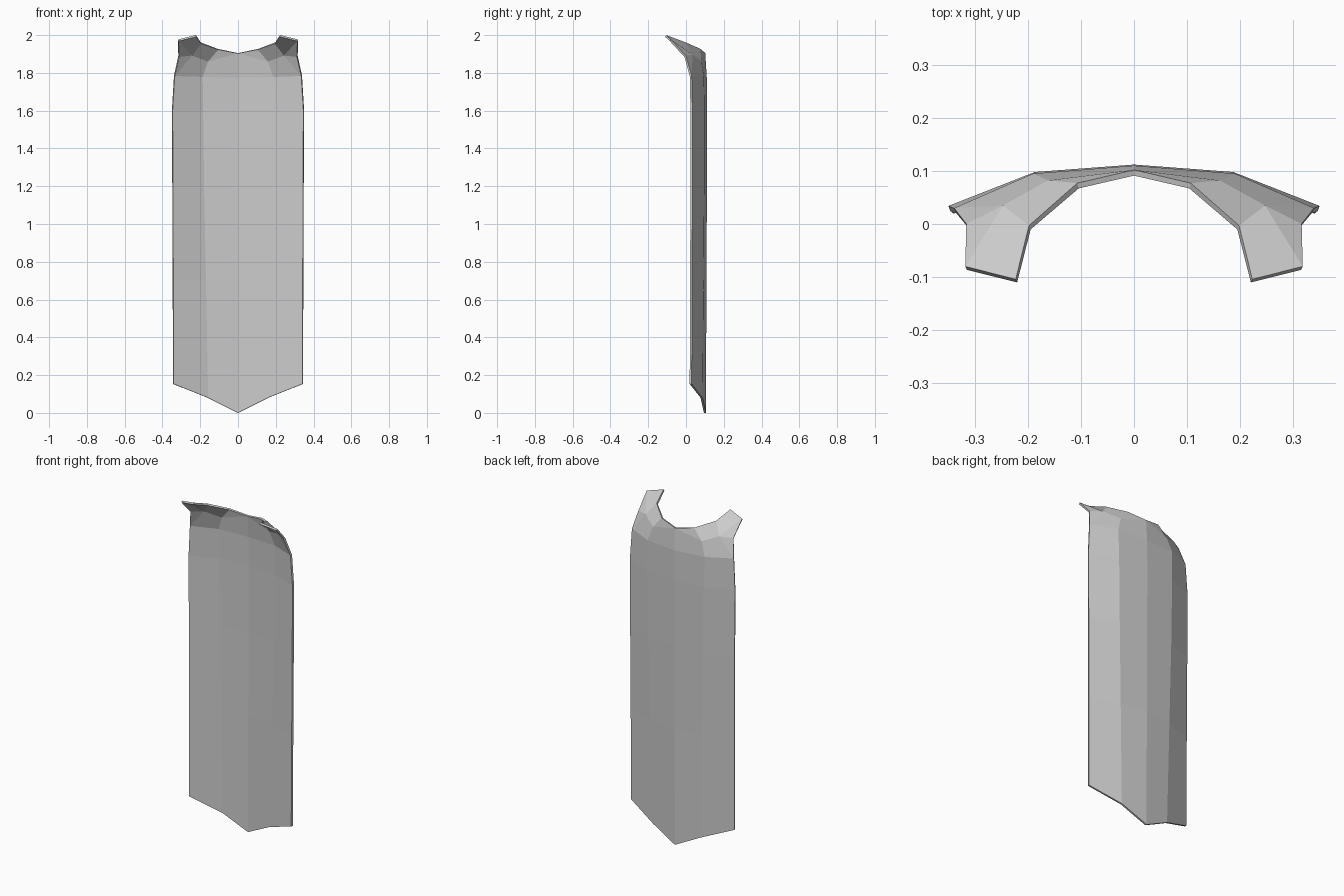
import bpy
import bmesh

cube = bpy.data.objects.get("Cube")
if cube:
    bpy.data.objects.remove(cube, do_unlink=True)

# Cloth material
grey = bpy.data.materials.new("grey cloth")
grey.use_nodes = True
color = (0.6, 0.6, 0.6, 1.0)
grey.diffuse_color = color
bsdf = next(n for n in grey.node_tree.nodes if n.type == 'BSDF_PRINCIPLED')
bsdf.inputs["Base Color"].default_value = color
bsdf.inputs["Roughness"].default_value = 0.8

bm = bmesh.new()


def vert(x, y, z):
    return bm.verts.new((x, y, z))


def face(*verts):
    bm.faces.new(verts)


# Hanging panel, left half: each row runs centre, fold, side edge
rows = [
    [vert(0, 0.106, 0), vert(0.16, 0.088, 0.08), vert(0.344, 0.03, 0.153)],
    [vert(0, 0.108, 0.7), vert(0.172, 0.093, 0.7), vert(0.346, 0.032, 0.7)],
    [vert(0, 0.111, 1.2), vert(0.182, 0.097, 1.2), vert(0.348, 0.034, 1.2)],
    [vert(0, 0.112, 1.6), vert(0.187, 0.098, 1.6), vert(0.35, 0.034, 1.6)],
    [vert(0, 0.11, 1.775), vert(0.19, 0.095, 1.78), vert(0.339, 0.03, 1.785)],
]
for low, high in zip(rows, rows[1:]):
    for i in range(2):
        face(low[i], high[i], high[i + 1], low[i + 1])

# Shoulder and collar, left half
centre, fold, side = rows[-1]
neck_back = vert(0, 0.102, 1.905)
neck_mid = vert(0.107, 0.077, 1.927)
neck_side = vert(0.198, -0.003, 1.962)
blade = vert(0.162, 0.082, 1.863)
shoulder = vert(0.247, 0.035, 1.897)
armhole = vert(0.316, 0.0, 1.89)
tip_in = vert(0.223, -0.104, 2.0)
tip_out = vert(0.318, -0.08, 1.977)

face(centre, neck_back, blade, fold)
face(neck_back, neck_mid, blade)
face(blade, neck_mid, neck_side, shoulder)
face(fold, blade, shoulder, side)
face(shoulder, armhole, side)
face(shoulder, neck_side, tip_in, tip_out)
face(shoulder, tip_out, armhole)

mesh = bpy.data.meshes.new("cape")
bm.to_mesh(mesh)
bm.free()
mesh.materials.append(grey)
cape = bpy.data.objects.new("cape", mesh)
bpy.context.collection.objects.link(cape)

# Mirror to the other side, then give the cloth thickness inwards
mirror = cape.modifiers.new("mirror", 'MIRROR')
mirror.use_clip = True
thick = cape.modifiers.new("thickness", 'SOLIDIFY')
thick.thickness = 0.011
thick.offset = -1
